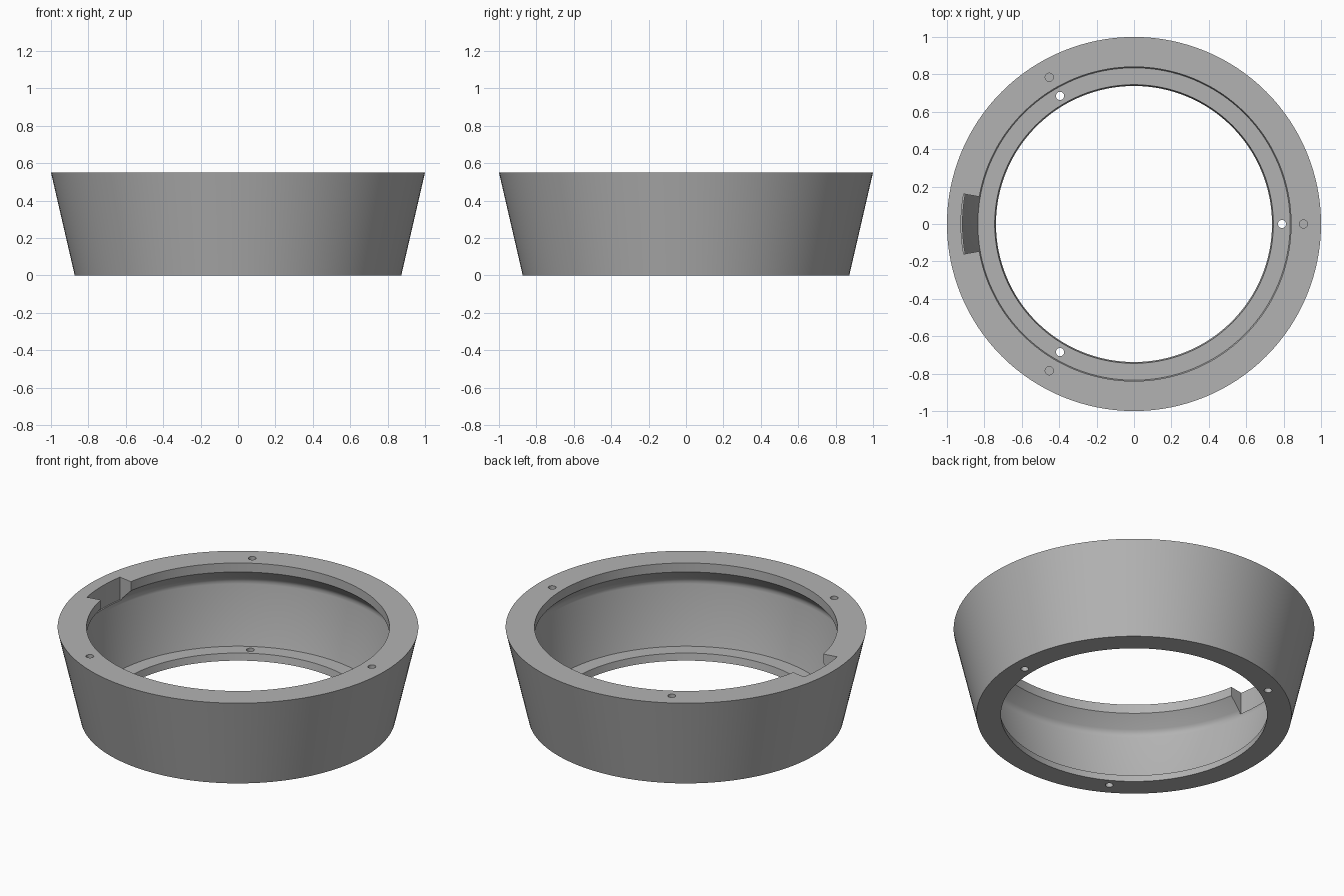
import bpy, bmesh
from math import cos, sin, pi, radians

cube = bpy.data.objects.get("Cube")
if cube:
    bpy.data.objects.remove(cube)

SEGMENTS = 128
HEIGHT = 0.55

grey = bpy.data.materials.new("plain grey")
grey.use_nodes = True
colour = (0.45, 0.45, 0.45, 1)
grey.diffuse_color = colour
grey.node_tree.nodes["Principled BSDF"].inputs["Base Color"].default_value = colour


def lathe(name, profile, start=0.0, sweep=2 * pi, steps=SEGMENTS):
    """Sweep a closed (radius, z) profile about the z axis."""
    bm = bmesh.new()
    full = abs(sweep - 2 * pi) < 1e-6
    rings = []
    for i in range(steps if full else steps + 1):
        a = start + sweep * i / steps
        rings.append([bm.verts.new((r * cos(a), r * sin(a), z)) for r, z in profile])
    n = len(profile)
    for i in range(steps):
        near, far = rings[i], rings[(i + 1) % len(rings)]
        for j in range(n):
            k = (j + 1) % n
            bm.faces.new((near[j], far[j], far[k], near[k]))
    if not full:
        bm.faces.new(rings[0])
        bm.faces.new(rings[-1])
    bmesh.ops.recalc_face_normals(bm, faces=bm.faces)
    mesh = bpy.data.meshes.new(name)
    bm.to_mesh(mesh)
    bm.free()
    obj = bpy.data.objects.new(name, mesh)
    bpy.context.collection.objects.link(obj)
    mesh.materials.append(grey)
    return obj


def drill(name, radius, angle, bottom, top):
    """Cylinder cutter for a screw hole."""
    bpy.ops.mesh.primitive_cylinder_add(
        vertices=24, radius=0.022, depth=top - bottom,
        location=(radius * cos(angle), radius * sin(angle), (top + bottom) / 2))
    obj = bpy.context.object
    obj.name = name
    obj.data.materials.append(grey)
    return obj


# Tapered housing: outer wall, undercut top lip, inner wall, bottom flange
housing = lathe("tapered_ring", [
    (0.873, 0), (1.0, HEIGHT),
    (0.84, HEIGHT), (0.84, 0.495),
    (0.905, 0.43), (0.915, 0.417), (0.92, 0.402), (0.92, 0.385),
    (0.835, 0.043), (0.745, 0.043), (0.738, 0)])

# Notch through the lip on the right side
cutters = [lathe("notch_cutter",
                 [(0.7, 0.412), (0.925, 0.412), (0.925, 0.7), (0.7, 0.7)],
                 start=pi - radians(10), sweep=radians(20), steps=8)]

# Blind holes in the rim and through holes in the flange
for i in range(3):
    angle = i * 2 * pi / 3
    cutters.append(drill("rim_hole_cutter", 0.906, angle, HEIGHT - 0.08, HEIGHT + 0.1))
    cutters.append(drill("flange_hole_cutter", 0.791, angle, -0.1, 0.1))

bpy.ops.object.select_all(action='DESELECT')
housing.select_set(True)
bpy.context.view_layer.objects.active = housing
for cutter in cutters:
    cut = housing.modifiers.new("cut", 'BOOLEAN')
    cut.operation = 'DIFFERENCE'
    cut.solver = 'EXACT'
    cut.object = cutter
    bpy.ops.object.modifier_apply(modifier=cut.name)
    bpy.data.objects.remove(cutter)

bpy.ops.object.shade_smooth_by_angle(angle=radians(30))
